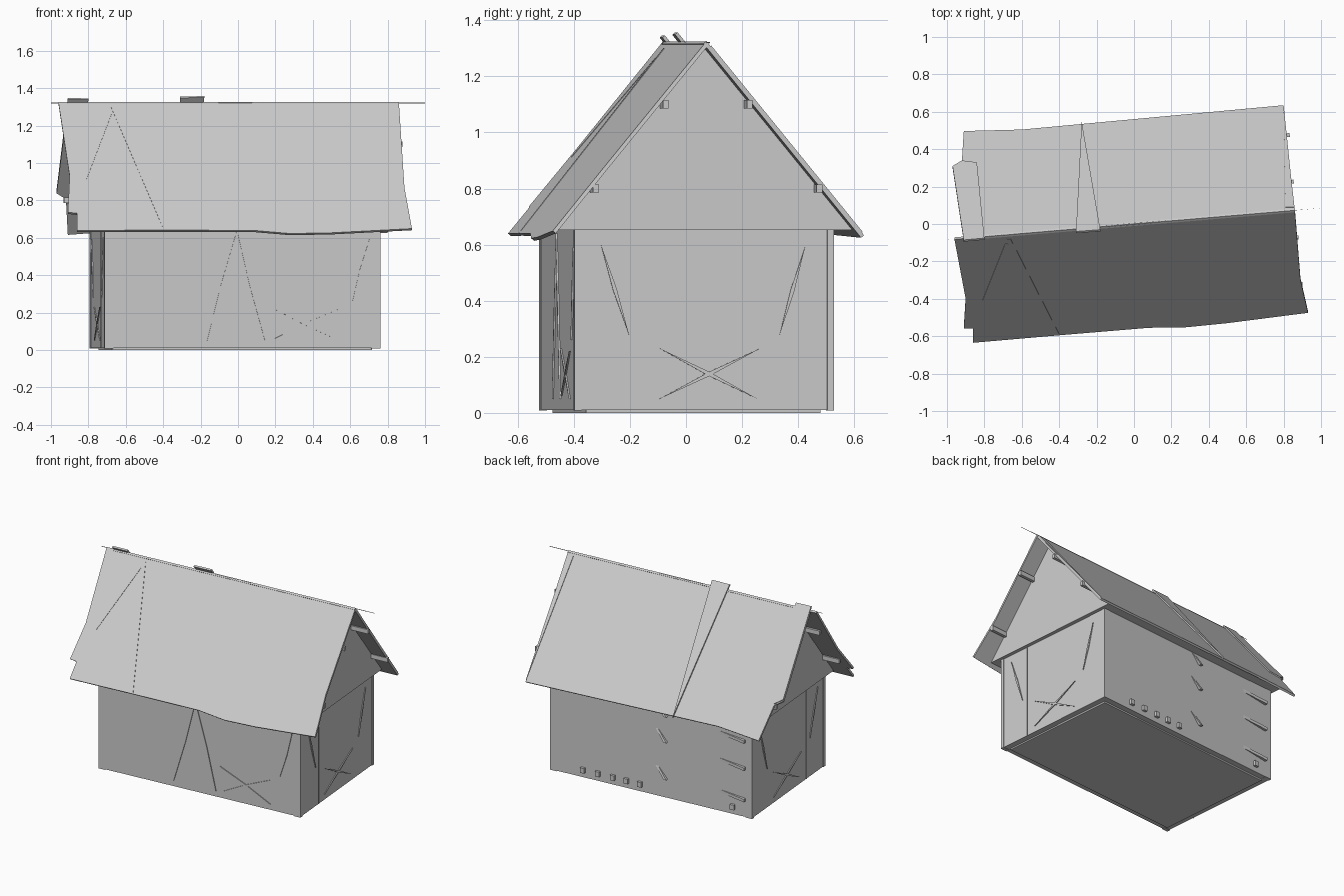
import bpy, bmesh, math
from mathutils import Vector, Matrix

if "Cube" in bpy.data.objects:
    bpy.data.objects.remove(bpy.data.objects["Cube"])

grey = bpy.data.materials.new("plain grey")
grey.diffuse_color = (0.6, 0.6, 0.6, 1)
grey.use_nodes = True
grey.node_tree.nodes["Principled BSDF"].inputs["Base Color"].default_value = grey.diffuse_color

TURN = Matrix.Translation((-0.015, 0.002, 0)) @ Matrix.Rotation(math.radians(4.9), 4, 'Z')
HX, HY = 0.737, 0.46          # half size of the walls
WALL_TOP = 0.655


def prism(name, pts, push, turned=True):
    """Solid made by pushing a flat outline along a vector."""
    bm = bmesh.new()
    push = Vector(push)
    a = [bm.verts.new(Vector(p)) for p in pts]
    b = [bm.verts.new(Vector(p) + push) for p in pts]
    n = len(pts)
    bm.faces.new(a)
    bm.faces.new(b[::-1])
    for i in range(n):
        bm.faces.new((a[i], b[i], b[(i + 1) % n], a[(i + 1) % n]))
    bmesh.ops.recalc_face_normals(bm, faces=bm.faces)
    if turned:
        bm.transform(TURN)
    me = bpy.data.meshes.new(name)
    bm.to_mesh(me)
    bm.free()
    me.materials.append(grey)
    ob = bpy.data.objects.new(name, me)
    bpy.context.collection.objects.link(ob)
    return ob


def box(name, x0, x1, y0, y1, z0, z1):
    return prism(name, [(x0, y0, z0), (x1, y0, z0), (x1, y1, z0), (x0, y1, z0)],
                 (0, 0, z1 - z0))


def sliver(name, side, p, q, width=0.014):
    """Thin pointed scratch on a wall, wide in the middle."""
    p, q = Vector(p), Vector(q)
    d = (q - p).normalized()
    off = Vector((-d.y, d.x)) * width / 2
    mid = (p + q) / 2
    flat = [p, mid + off, q, mid - off]
    if side in ("front", "back"):
        s = -1 if side == "front" else 1
        prism(name, [(v.x, s * HY, v.y) for v in flat], (0, s * 0.006, 0))
    else:
        s = 1 if side == "right" else -1
        prism(name, [(s * HX, v.x, v.y) for v in flat], (s * 0.006, 0, 0))


# Walls, floor plate and corner posts
box("walls", -HX, HX, -HY, HY, 0.01, WALL_TOP)
box("floor_plate", -HX + 0.04, HX - 0.04, -HY + 0.04, HY - 0.04, 0.0, 0.012)
for sx in (-1, 1):
    for sy in (-1, 1):
        xs = sorted((sx * (HX + 0.004), sx * (HX - 0.045)))
        ys = sorted((sy * (HY + 0.004), sy * (HY - 0.02)))
        box("corner_post", *xs, *ys, 0.008, WALL_TOP)
    # Narrow upright batten on each end wall
    xs = sorted((sx * HX, sx * (HX + 0.004)))
    box("end_batten", *xs, -0.232, -0.228, 0.01, WALL_TOP)

# Loft with gable ends, overhanging the walls
prism("gable_loft", [(-0.762, -0.53, 0.652), (-0.762, 0.53, 0.652), (-0.762, 0, 1.3)],
      (1.524, 0, 0))

# Wall scratches
for p, q in [((-0.03, 0.64), (-0.19, 0.05)), ((-0.03, 0.64), (0.12, 0.05)),
             ((0.68, 0.59), (0.59, 0.26)), ((0.15, 0.23), (0.52, 0.05)),
             ((0.17, 0.06), (0.52, 0.22))]:
    sliver("front_scratch", "front", p, q)
for side in ("right", "left"):
    for p, q in [((-0.37, 0.60), (-0.27, 0.28)), ((0.36, 0.59), (0.27, 0.28)),
                 ((-0.16, 0.23), (0.19, 0.05)), ((-0.16, 0.05), (0.20, 0.23))]:
        sliver(side + "_scratch", side, p, q)

# Pegs and splinters on the back wall
for x in (0.5, 0.39, 0.28, 0.18, 0.08, -0.6):
    box("back_peg", x - 0.015, x + 0.015, HY, HY + 0.018, 0.045, 0.08)
for z in (0.53, 0.34, 0.12):
    prism("back_splinter", [(-0.5, HY, z + 0.02), (-0.69, HY, z), (-0.69, HY + 0.02, z)],
          (0, 0, 0.02))
for z in (0.58, 0.40, 0.14):
    prism("back_splinter", [(-0.05, HY, z + 0.08), (-0.12, HY, z), (-0.12, HY + 0.02, z)],
          (0.02, 0, 0))

# Roof slopes: outlines in plan, lifted onto the pitch
RISE, RIDGE, SKEW = 1.22, 1.325, 0.085


def on_pitch(x, y, side, lift=0.0):
    v = (y - SKEW * x) * side
    return (x, y, RIDGE - RISE * v + lift)


def slope(name, plan, side, lift=0.0, thick=0.014):
    n = Vector((0, side * RISE, 1)).normalized()
    prism(name, [on_pitch(x, y, side, lift) for x, y in plan], -n * thick, False)


slope("front_roof", [(-0.96, -0.082), (0.86, 0.073), (0.89, -0.30), (0.93, -0.475),
                     (0.5, -0.53), (0.28, -0.552), (0.08, -0.555), (-0.4, -0.595),
                     (-0.86, -0.635), (-0.86, -0.56), (-0.91, -0.56), (-0.90, -0.40)], -1)
slope("back_roof", [(-0.91, -0.077), (0.86, 0.073), (0.84, 0.25), (0.80, 0.635),
                    (-0.6, 0.505), (-0.91, 0.497), (-0.92, 0.34), (-0.97, 0.31)], 1)

# Loose raised boards on the back slope
slope("back_end_board", [(-0.91, -0.085), (-0.80, -0.075), (-0.84, 0.33), (-0.92, 0.34),
                         (-0.97, 0.31)], 1, 0.012, 0.012)
slope("back_wedge_board", [(-0.31, -0.04), (-0.18, -0.03), (-0.28, 0.55)], 1, 0.014, 0.012)
slope("back_right_board", [(0.81, 0.09), (0.855, 0.09), (0.80, 0.63)], 1, 0.006, 0.012)
# Split boards on the front slope
slope("front_split_board", [(-0.68, -0.08), (-0.66, -0.08), (-0.40, -0.59)], -1, 0.004, 0.008)
slope("front_split_board", [(-0.69, -0.11), (-0.675, -0.11), (-0.81, -0.41)], -1, 0.004, 0.008)

# Splintered ridge strip
prism("ridge_splinter", [(-1.0, -0.085, 1.318), (0, -0.004, 1.318), (1.0, 0.085, 1.318),
                         (0, 0.004, 1.318)], (0, 0, 0.004), False)

# Purlin ends under the verges
for sx in (-1, 1):
    for v, z in ((0.15, 1.10), (0.40, 0.80)):
        for sy in (-1, 1):
            xs = sorted((sx * 0.76, sx * 0.885))
            box("purlin_end", *xs, sy * v - 0.01, sy * v + 0.01, z - 0.015, z + 0.015)
